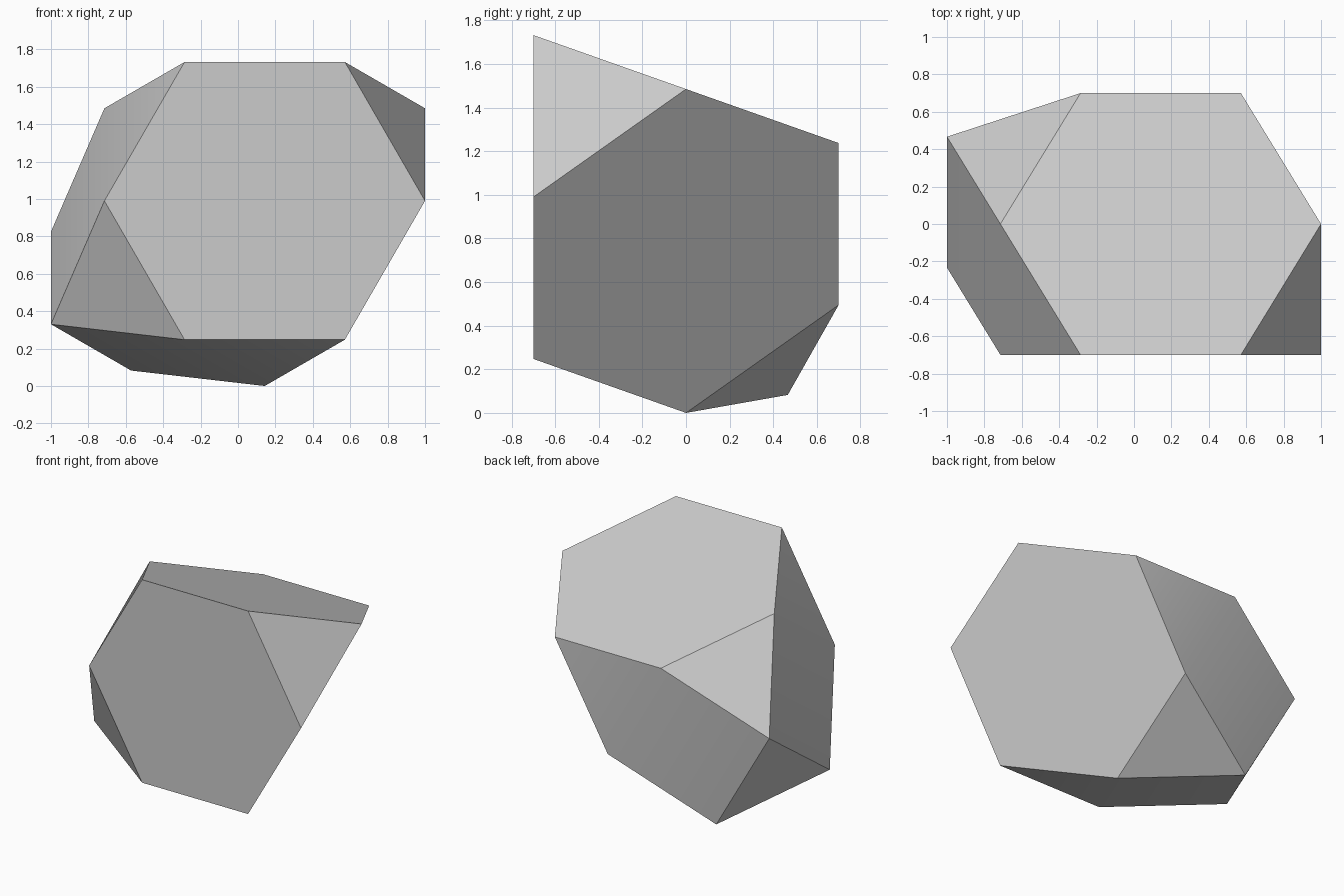
import bpy
import bmesh
from math import cos, sin, radians, sqrt
from mathutils import Vector

cube = bpy.data.objects.get("Cube")
if cube:
    bpy.data.objects.remove(cube, do_unlink=True)

EDGE = 6 / 7
STEP = EDGE * sqrt(2 / 3)      # height of one truncation layer and of the cupola
CX, CZ = 1 / 7, EDGE * 2 / sqrt(3)


def ring_point(radius, angle, y):
    a = radians(angle)
    return Vector((CX + radius * cos(a), y, CZ + radius * sin(a)))


# Truncated tetrahedron: front hexagon, three middle corners, back triangle
hexagon = {a: ring_point(EDGE, a, -STEP) for a in range(0, 360, 60)}
middle = {a: ring_point(EDGE * 2 / sqrt(3), a, 0) for a in (30, 150, 270)}
back = {a: ring_point(EDGE / sqrt(3), a, STEP) for a in (30, 150, 270)}
points = [*hexagon.values(), *middle.values(), *back.values()]

# Triangular cupola on the lower right hexagon
base = [hexagon[180], hexagon[240], middle[270], back[270], back[150], middle[150]]
centre = sum(base, Vector()) / 6
core = Vector((CX, -STEP / 4, CZ))
lift = (centre - core).normalized() * STEP
for p, q in zip(base[::2], base[1::2]):
    points.append(centre + lift + ((p + q) / 2 - centre) * 2 / 3)

# Convex skin with flat polygons merged
bm = bmesh.new()
for p in points:
    bm.verts.new(p)
bmesh.ops.convex_hull(bm, input=bm.verts)
bmesh.ops.dissolve_limit(bm, angle_limit=radians(1), verts=bm.verts, edges=bm.edges)
bmesh.ops.recalc_face_normals(bm, faces=bm.faces)
mesh = bpy.data.meshes.new("augmented_truncated_tetrahedron")
bm.to_mesh(mesh)
bm.free()

# Plain grey surface
grey = bpy.data.materials.new("light_grey")
grey.use_nodes = True
colour = (0.6, 0.6, 0.6, 1)
grey.diffuse_color = colour
grey.node_tree.nodes["Principled BSDF"].inputs["Base Color"].default_value = colour
mesh.materials.append(grey)

solid = bpy.data.objects.new("augmented_truncated_tetrahedron", mesh)
bpy.context.collection.objects.link(solid)
bpy.ops.object.select_all(action="DESELECT")
solid.select_set(True)
bpy.context.view_layer.objects.active = solid
bpy.ops.object.shade_smooth_by_angle(angle=radians(30))
